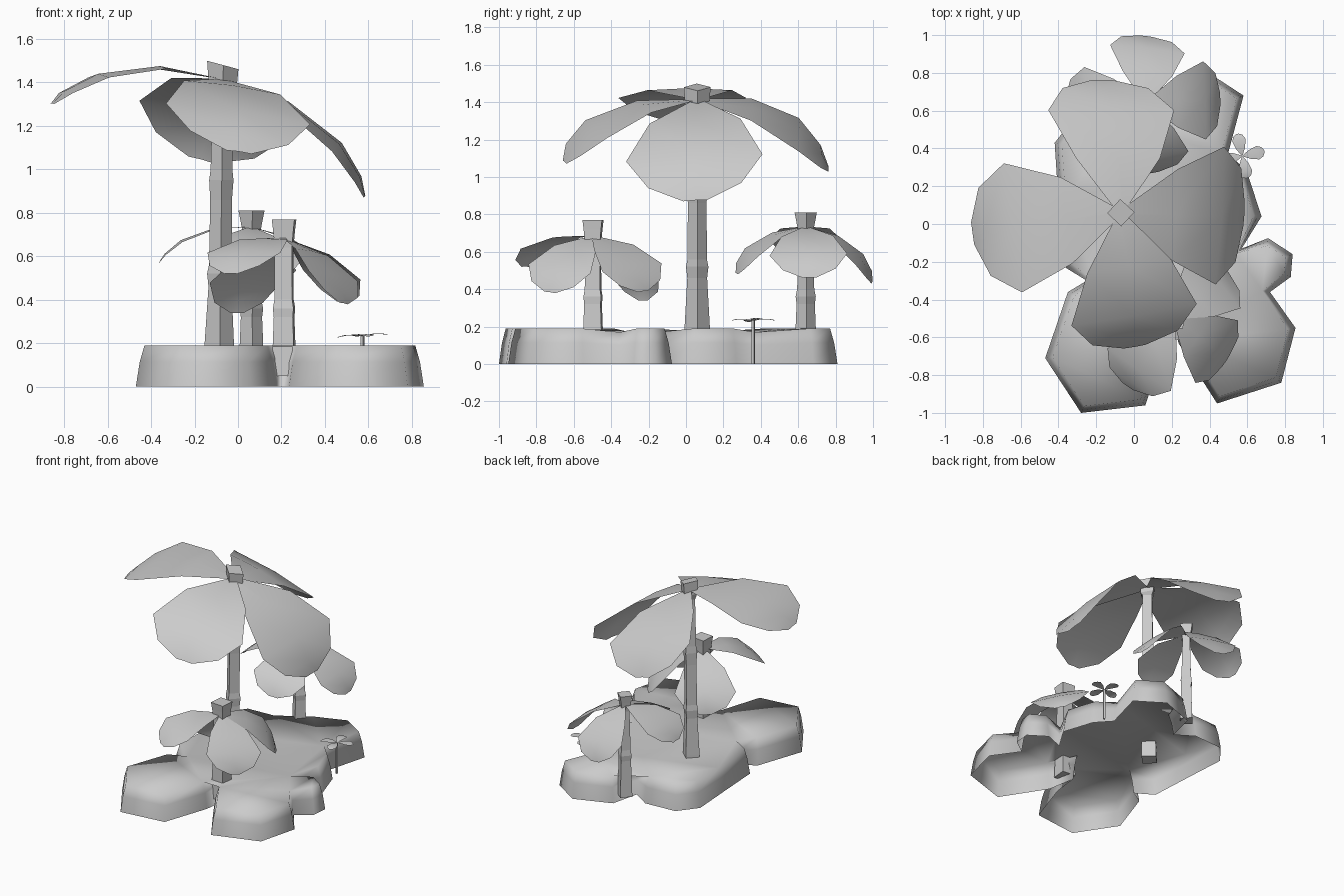
import bpy, bmesh, math
from mathutils import Matrix, Vector

if "Cube" in bpy.data.objects:
    bpy.data.objects.remove(bpy.data.objects["Cube"])

grey = bpy.data.materials.new("plain_grey")
grey.diffuse_color = (0.6, 0.6, 0.6, 1)
grey.use_nodes = True
grey.node_tree.nodes["Principled BSDF"].inputs["Base Color"].default_value = grey.diffuse_color


def make(name, bm):
    me = bpy.data.meshes.new(name)
    bm.to_mesh(me)
    bm.free()
    me.materials.append(grey)
    ob = bpy.data.objects.new(name, me)
    bpy.context.collection.objects.link(ob)
    return ob


def smooth(ob, deg):
    bpy.context.view_layer.objects.active = ob
    ob.select_set(True)
    bpy.ops.object.shade_smooth_by_angle(angle=math.radians(deg))
    ob.select_set(False)


# ---- island: one lobed shell, open underneath, slightly lower where lobes meet
OUTLINE = [(-.47, -.71), (-.28, -1), (.06, -.96), (.175, -.62), (.2, -.42), (.235, -.63),
           (.44, -.95), (.78, -.84), (.855, -.55), (.72, -.36), (.83, -.28), (.84, -.16),
           (.71, -.075), (.57, -.13), (.675, .04), (.6, .27), (.5, .38), (.58, .68),
           (.38, .81), (.11, .71), (.06, .5), (-.07, .585), (-.31, .57), (-.42, .43),
           (-.4, .12), (-.38, -.22), (-.25, -.3), (-.35, -.36)]


def island():
    bm = bmesh.new()
    pts = [Vector(p) for p in OUTLINE]
    n = len(pts)
    rings = [[], [], []]
    for i, p in enumerate(pts):
        a = (p - pts[i - 1]).normalized()
        b = (pts[(i + 1) % n] - p).normalized()
        inward = (Vector((-a.y, a.x)) + Vector((-b.y, b.x))).normalized()
        convex = a.x * b.y - a.y * b.x > 0
        top = .19 if convex else .17
        for ring, (inset, z) in zip(rings, ((0, 0), (.018, top * .6), (.04, top))):
            q = p + inward * inset
            ring.append(bm.verts.new((q.x, q.y, z)))
    for lo, hi in zip(rings, rings[1:]):
        for i in range(n):
            j = (i + 1) % n
            bm.faces.new((lo[i], lo[j], hi[j], hi[i]))
    cap = bm.faces.new(rings[2])
    bmesh.ops.triangulate(bm, faces=[cap])
    for f in bm.faces:
        f.smooth = True
    return make("island", bm)


# ---- four-sided trunk from (height, radius) rings, with a flared head
def trunk(name, base, top, profile, yaw, shear=0):
    bm = bmesh.new()
    z0, z1 = profile[0][0], profile[-1][0]
    rings = []
    for k, (z, r) in enumerate(profile):
        c = Vector(base).lerp(Vector(top), (z - z0) / (z1 - z0))
        head = shear if k >= len(profile) - 2 else 0
        ring = []
        for s in range(4):
            a = yaw + s * math.pi / 2
            dx, dy = r * math.cos(a), r * math.sin(a)
            ring.append(bm.verts.new((c.x + dx, c.y + dy, z - head * dx)))
        rings.append(ring)
    for lo, hi in zip(rings, rings[1:]):
        for i in range(4):
            j = (i + 1) % 4
            bm.faces.new((lo[i], lo[j], hi[j], hi[i]))
    bm.faces.new(rings[0][::-1])
    bm.faces.new(rings[-1])
    return make(name, bm)


# ---- crown: four arched leaves, each with (yaw, droop, roll, scale)
LEAF = [(0, .015, 0), (.28, .23, .10), (.57, .345, .105), (.73, .235, .05), (.80, .06, 0)]


def crown(name, centre, leaves, arch=1, width=1):
    bm = bmesh.new()
    for yaw, droop, roll, scale in leaves:
        m = (Matrix.Translation(centre)
             @ Matrix.Rotation(math.radians(yaw), 4, 'Z')
             @ Matrix.Rotation(math.radians(droop), 4, 'Y')
             @ Matrix.Rotation(math.radians(roll), 4, 'X') @ Matrix.Scale(scale, 4))
        rows = []
        for x, w, z in LEAF:
            rows.append([bm.verts.new(m @ Vector((x, s * w * width, z * arch - abs(s) * w * .05)))
                         for s in (-1, 0, 1)])
        for a, b in zip(rows, rows[1:]):
            for i in range(2):
                bm.faces.new((a[i], b[i], b[i + 1], a[i + 1]))
    smooth(make(name, bm), 40)


island()

# large palm
trunk("large_trunk", (-.088, .06), (-.07, .06),
      [(.05, .072), (.19, .068), (.46, .053), (.52, .06), (.56, .052), (.86, .05),
       (.95, .056), (1.0, .05), (1.35, .045), (1.38, .064), (1.48, .072)],
      math.radians(-88), .27)
crown("large_crown", (-.07, .06, 1.415),
      [(-1, 39.5, 4, 1.06), (98, 27.5, 17, 1), (188, 8, 0, 1), (276, 25, -9, .985)])

# front small palm
trunk("front_trunk", (.212, -.497), (.212, -.497),
      [(.05, .075), (.32, .062), (.36, .067), (.4, .058), (.64, .056), (.72, .066), (.77, .074)],
      math.radians(-50))
crown("front_crown", (.212, -.497, .685),
      [(-40, 40, -9, .585), (45, 38, 8, .6), (129, 45, 0, .61), (236, 20.5, 0, .585)])

# back small palm
trunk("back_trunk", (.062, .64), (.062, .64),
      [(.05, .06), (.32, .049), (.36, .054), (.4, .046), (.69, .037), (.76, .05), (.81, .06)],
      math.radians(-86))
crown("back_crown", (.062, .64, .735),
      [(3, 34.5, 2, .6), (90, 40, 10, .58), (181, 21, 0, .57), (276, 34, -8, .56)])

# sprout: thin stem with four little leaves
trunk("sprout_stem", (.573, .36), (.573, .36), [(0, .009), (.1, .009), (.235, .009)], .3)
crown("sprout_leaves", (.573, .36, .232),
      [(a, d, 0, .15) for a, d in ((12, -3), (102, 0), (192, 3), (282, 0))], .6, .7)
